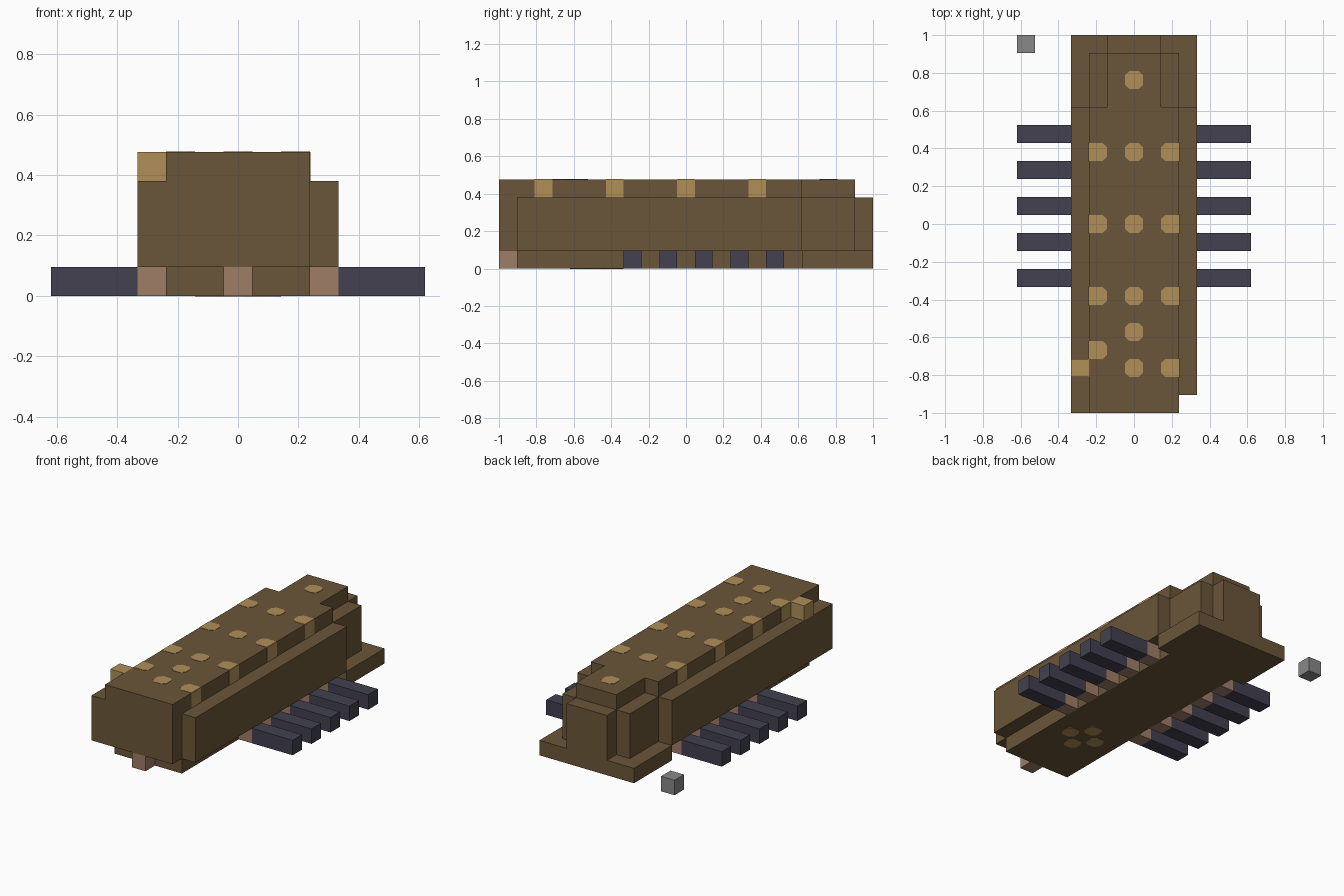
import bpy
import bmesh

cube = bpy.data.objects.get("Cube")
if cube:
    bpy.data.objects.remove(cube)

U = 2 / 21     # edge of one block
T = 0.002      # thickness of painted plates


def material(name, rgb):
    m = bpy.data.materials.new(name)
    m.use_nodes = True
    colour = (*rgb, 1)
    m.diffuse_color = colour
    m.node_tree.nodes["Principled BSDF"].inputs["Base Color"].default_value = colour
    return m


BROWN = material("brown", (0.147, 0.093, 0.041))
SAND = material("sand", (0.434, 0.275, 0.098))
PINK = material("dusty_pink", (0.352, 0.205, 0.136))
SLATE = material("slate", (0.054, 0.053, 0.080))
GREY = material("grey", (0.242, 0.242, 0.242))


def prism(name, outline, z0, z1, mat):
    """Extrude an outline of (x, y) points in metres from z0 to z1."""
    bm = bmesh.new()
    face = bm.faces.new([bm.verts.new((x, y, z0)) for x, y in outline])
    out = bmesh.ops.extrude_face_region(bm, geom=[face])
    top = [v for v in out["geom"] if isinstance(v, bmesh.types.BMVert)]
    bmesh.ops.translate(bm, verts=top, vec=(0, 0, z1 - z0))
    bmesh.ops.recalc_face_normals(bm, faces=bm.faces)
    mesh = bpy.data.meshes.new(name)
    bm.to_mesh(mesh)
    bm.free()
    mesh.materials.append(mat)
    bpy.context.collection.objects.link(bpy.data.objects.new(name, mesh))


def layer(name, outline, z0, z1, mat):
    """Prism in block units: x is a column edge, y counts from the front."""
    prism(name, [(x * U, y * U - 1) for x, y in outline], z0 * U, z1 * U, mat)


def block(name, x, y, z, mat, width=1):
    """Blocks filling columns x to x + width - 1 at row y, level z."""
    a, b = x - 0.5, x + width - 0.5
    layer(name, [(a, y), (b, y), (b, y + 1), (a, y + 1)], z, z + 1, mat)


def spot(name, x, y, z, outer=0):
    """Painted spot with clipped corners, square on its outer side."""
    c, h = 0.24, 0.5
    pts = []
    for sx, sy in ((-1, -1), (1, -1), (1, 1), (-1, 1)):
        if sx == outer:
            pts.append((sx * h, sy * h))
            continue
        pair = [(sx * h, sy * (h - c)), (sx * (h - c), sy * h)]
        pts += pair if sx * sy > 0 else pair[::-1]
    outline = [((x + px) * U, (y + 0.5 + py) * U - 1) for px, py in pts]
    prism(name, outline, z, z + T, SAND)


# Base plate with wide tail
layer("base_plate", [(-2.5, 1), (2.5, 1), (2.5, 17), (3.5, 17), (3.5, 21),
                     (-3.5, 21), (-3.5, 17), (-2.5, 17)], 0, 1, BROWN)

# Main hull with side walls, notched front corner and stepped rear
layer("hull", [(-3.5, 0), (2.5, 0), (2.5, 1), (3.5, 1), (3.5, 17), (2.5, 17),
               (2.5, 20), (1.5, 20), (1.5, 21), (-1.5, 21), (-1.5, 20),
               (-2.5, 20), (-2.5, 17), (-3.5, 17)], 1, 4, BROWN)

# Upper deck with narrow rear tongue
layer("upper_deck", [(-2.5, 0), (2.5, 0), (2.5, 17), (1.5, 17), (1.5, 20),
                     (-1.5, 20), (-1.5, 17), (-2.5, 17)], 4, 5, BROWN)

# Legs and their roots
for i, y in enumerate(range(7, 16, 2), 1):
    for side, root, leg in (("right", -3, -6), ("left", 3, 4)):
        block(f"{side}_leg_root_{i}", root, y, 0, PINK)
        block(f"{side}_leg_{i}", leg, y, 0, SLATE, 3)

# Single blocks
block("front_foot", 0, 0, 0, PINK)
block("shoulder_block", -3, 2, 4, SAND)
block("loose_block", -6, 20, 0, GREY)

# Deck spots down the middle
for y in (2, 4, 6, 10, 14, 18):
    spot(f"middle_spot_{y}", 0, y, 5 * U)

# Deck spots at the edges, wrapping down the sides
for side, sign, rows in (("left", 1, (2, 6, 10, 14)), ("right", -1, (3, 6, 10, 14))):
    for y in rows:
        spot(f"{side}_spot_{y}", 2 * sign, y, 5 * U, sign)
        a = sign * 2.5 * U
        b = a + sign * T
        y0, y1 = y * U - 1, (y + 1) * U - 1
        prism(f"{side}_edge_spot_{y}", [(a, y0), (b, y0), (b, y1), (a, y1)],
              4 * U, 5 * U, SAND)

# Diamond of spots under the base
for i, (x, y) in enumerate(((1, 5), (0, 4), (0, 6), (-1, 5)), 1):
    spot(f"belly_spot_{i}", x, y, -T)
